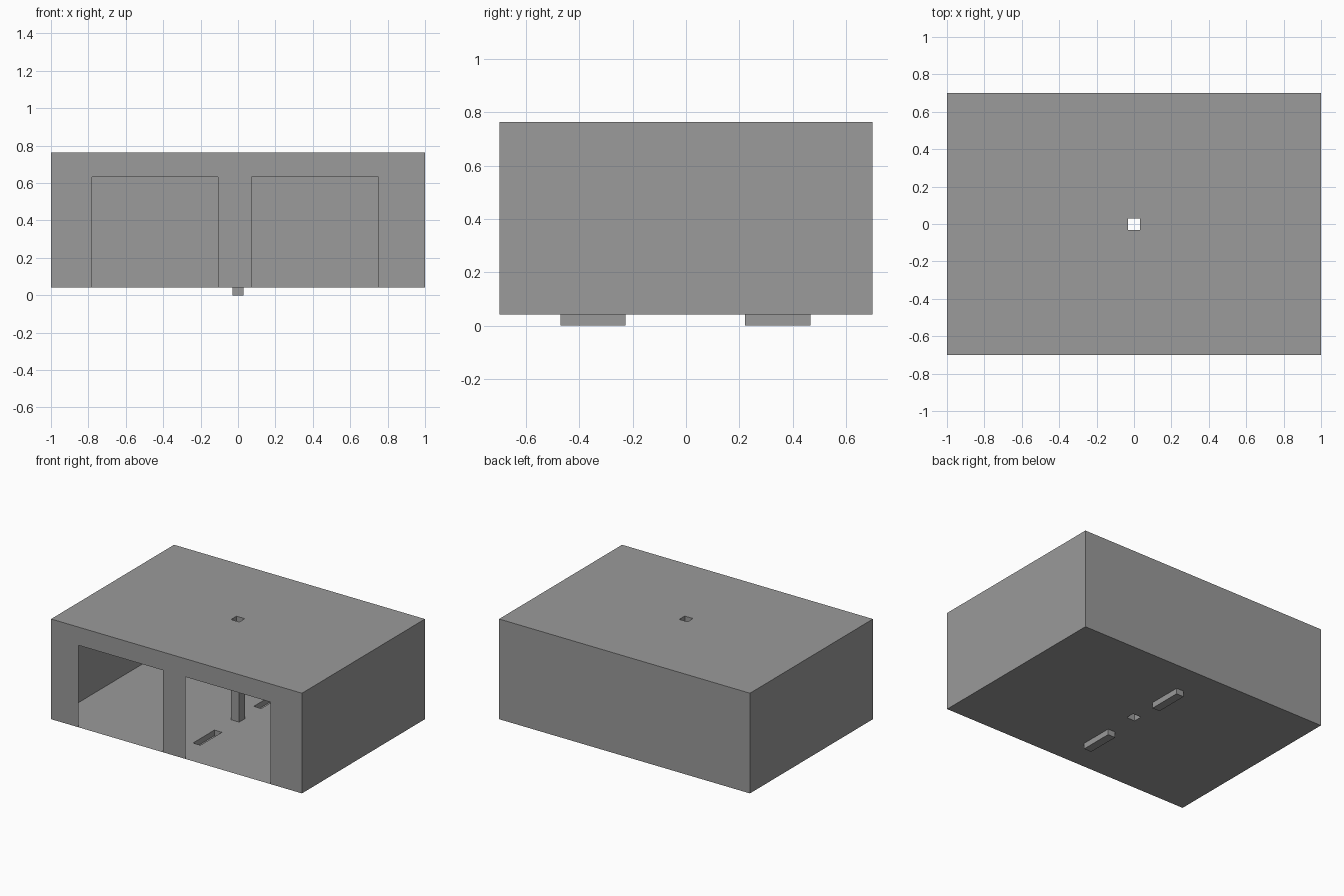
import bpy, bmesh
from mathutils import Vector

if "Cube" in bpy.data.objects:
    bpy.data.objects.remove(bpy.data.objects["Cube"])

W, D = 1.0, 0.70            # half width, half depth
FLOOR, TOP = 0.041, 0.763
BORE = (-0.033, 0.033, -0.033, 0.03)
TABS = [(-0.03, 0.03, -0.47, -0.226), (-0.03, 0.03, 0.222, 0.467)]
DOORS = [(-0.781, -0.108, FLOOR, 0.632), (0.073, 0.75, FLOOR, 0.632)]

grey = bpy.data.materials.new("dark_grey")
grey.diffuse_color = (0.325, 0.325, 0.325, 1)
grey.use_nodes = True
grey.node_tree.nodes["Principled BSDF"].inputs["Base Color"].default_value = grey.diffuse_color


def make_object(name, bm, normal=None):
    bmesh.ops.remove_doubles(bm, verts=bm.verts, dist=1e-5)
    if normal:
        bm.normal_update()
        for f in bm.faces:
            if f.normal.dot(Vector(normal)) < 0:
                f.normal_flip()
    mesh = bpy.data.meshes.new(name)
    bm.to_mesh(mesh)
    bm.free()
    mesh.materials.append(grey)
    obj = bpy.data.objects.new(name, mesh)
    bpy.context.collection.objects.link(obj)
    return obj


def panel(name, rect, place, normal, holes=()):
    """Thin flat panel with rectangular holes; place maps (u, v) to 3D."""
    us = sorted({rect[0], rect[1], *[c for h in holes for c in h[:2]]})
    vs = sorted({rect[2], rect[3], *[c for h in holes for c in h[2:]]})
    bm = bmesh.new()
    for u0, u1 in zip(us, us[1:]):
        for v0, v1 in zip(vs, vs[1:]):
            um, vm = (u0 + u1) / 2, (v0 + v1) / 2
            if any(h[0] < um < h[1] and h[2] < vm < h[3] for h in holes):
                continue
            corners = [(u0, v0), (u1, v0), (u1, v1), (u0, v1)]
            bm.faces.new([bm.verts.new(place(u, v)) for u, v in corners])
    return make_object(name, bm, normal)


def sleeve(name, rect, z0, z1, bottom):
    """Four thin walls around a rectangle, optionally closed below."""
    x0, x1, y0, y1 = rect
    ring = [(x0, y0), (x1, y0), (x1, y1), (x0, y1)]
    bm = bmesh.new()
    low = [bm.verts.new((x, y, z0)) for x, y in ring]
    high = [bm.verts.new((x, y, z1)) for x, y in ring]
    for i in range(4):
        j = (i + 1) % 4
        bm.faces.new((low[i], low[j], high[j], high[i]))
    if bottom:
        bm.faces.new(low[::-1])
    return make_object(name, bm)


plan = (-W, W, -D, D)
# Roof and floor
panel("roof", plan, lambda u, v: (u, v, TOP), (0, 0, 1), [BORE])
panel("floor", plan, lambda u, v: (u, v, FLOOR), (0, 0, -1), [BORE] + TABS)

# Outer walls, the front one with two doorways
panel("front_wall", (-W, W, FLOOR, TOP), lambda u, v: (u, -D, v), (0, -1, 0), DOORS)
panel("back_wall", (-W, W, FLOOR, TOP), lambda u, v: (u, D, v), (0, 1, 0))
for side, label in ((-1, "left"), (1, "right")):
    panel(label + "_wall", (-D, D, FLOOR, TOP),
          lambda u, v, s=side: (s * W, u, v), (side, 0, 0))

# Open square tube from floor to roof
sleeve("centre_tube", BORE, FLOOR, TOP, False)

# Hollow locating tabs under the floor
for rect, label in zip(TABS, ("front", "back")):
    sleeve(label + "_tab", rect, 0.0, FLOOR, True)
